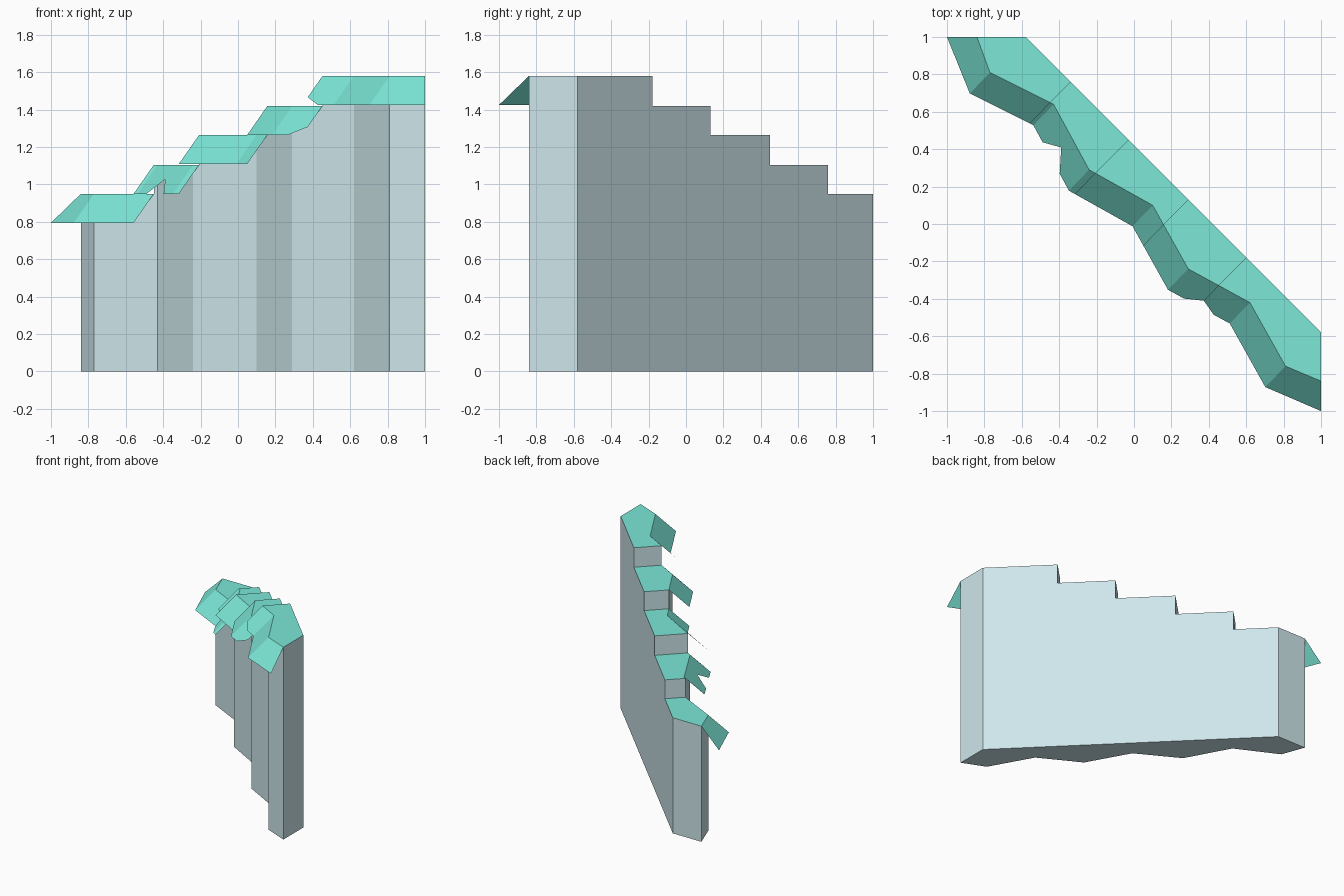
import bpy
from mathutils import Vector

if "Cube" in bpy.data.objects:
    bpy.data.objects.remove(bpy.data.objects["Cube"])

FRONT = [(-.84, 1), (-.77, .81), (-.43, .64), (-.24, .29), (.10, .10),
         (.29, -.24), (.62, -.42), (.81, -.76), (1, -.84)]
BREAKS = [(.34, .76), (.03, .45), (-.29, .13), (-.60, -.18)]   # (-x, y) of each step on the back line
HEIGHTS = [.95, 1.105, 1.265, 1.42, 1.58]
DROP = .155
OUT = Vector((-.108, -.112))

# Split the zigzag front into tiers at each step line (square to the back)
front = [Vector(p) for p in FRONT]
cuts = [Vector((-x, y)) for x, y in BREAKS]
tiers = [[front[0]]]
for a, b in zip(front, front[1:]):
    ka, kb = a.y - a.x, b.y - b.x
    for c in cuts:
        k = c.y - c.x
        if kb < k < ka:
            p = a.lerp(b, (ka - k) / (ka - kb))
            tiers[-1].append(p)
            tiers.append([p])
    tiers[-1].append(b)
backs = [[Vector((-.58, 1))]] + [[c] for c in cuts] + [[Vector((1, -.58))]]
backs = [b[0] for b in backs]


def outward(p):
    """Horizontal reach of the eave, trimmed flush at both wall ends."""
    if p == front[0]:
        return Vector((-.16, 0))
    if p == front[-1]:
        return Vector((0, -.16))
    return OUT


def make(name, faces, colour):
    verts, index, polys = [], {}, []
    for f in faces:
        poly = []
        for v in f:
            key = tuple(round(c, 4) for c in v)
            if key not in index:
                index[key] = len(verts)
                verts.append(key)
            if index[key] not in poly:
                poly.append(index[key])
        polys.append(poly)
    mesh = bpy.data.meshes.new(name)
    mesh.from_pydata(verts, [], polys)
    mat = bpy.data.materials.new(name + "_colour")
    mat.diffuse_color = colour
    mat.use_nodes = True
    mat.node_tree.nodes["Principled BSDF"].inputs["Base Color"].default_value = mat.diffuse_color
    mesh.materials.append(mat)
    obj = bpy.data.objects.new(name, mesh)
    bpy.context.collection.objects.link(obj)


def at(p, z):
    return (p.x, p.y, z)


# Lower eave edges with notches: (tier, segment) -> (along, down) points
NOTCHES = {(1, 1): [(0, 1), (.26, 1), (.5, .5), (.74, 1), (1, 1)],
           (3, 1): [(0, 1), (.53, 1), (1, .73)],
           (4, 0): [(0, .73), (.49, 1), (1, 1)]}

wall, roof = [], []
for i, (pts, h) in enumerate(zip(tiers, HEIGHTS)):
    # Wall sides: zigzag front, straight back
    for a, b in list(zip(pts, pts[1:])) + [(backs[i + 1], backs[i])]:
        wall.append([at(a, 0), at(b, 0), at(b, h), at(a, h)])
    # Riser up to this tier
    if i:
        f, b, low = pts[0], backs[i], HEIGHTS[i - 1]
        wall.append([at(b, low), at(f, low), at(f, h), at(b, h)])
    # Roof tread
    roof.append([at(p, h) for p in pts + [backs[i + 1], backs[i]]])
    # Sloping eave, one panel per front facet
    for j, (a, b) in enumerate(zip(pts, pts[1:])):
        panel = []
        for s, t in NOTCHES.get((i, j), [(0, 1), (1, 1)]):
            p = a.lerp(b, s) + outward(a).lerp(outward(b), s) * t
            panel.append(at(p, h - DROP * t))
        roof.append(panel + [at(b, h), at(a, h)])

# End walls and underside
for a, b, h in ((front[-1], backs[-1], HEIGHTS[-1]), (backs[0], front[0], HEIGHTS[0])):
    wall.append([at(a, 0), at(b, 0), at(b, h), at(a, h)])
outline = [p for t in tiers for p in t] + backs[::-1]
wall.append([at(p, 0) for p in reversed(outline)])

make("stepped_wall", wall, (.62, .80, .83, 1))
make("roof_and_eaves", roof, (.20, .80, .68, 1))
